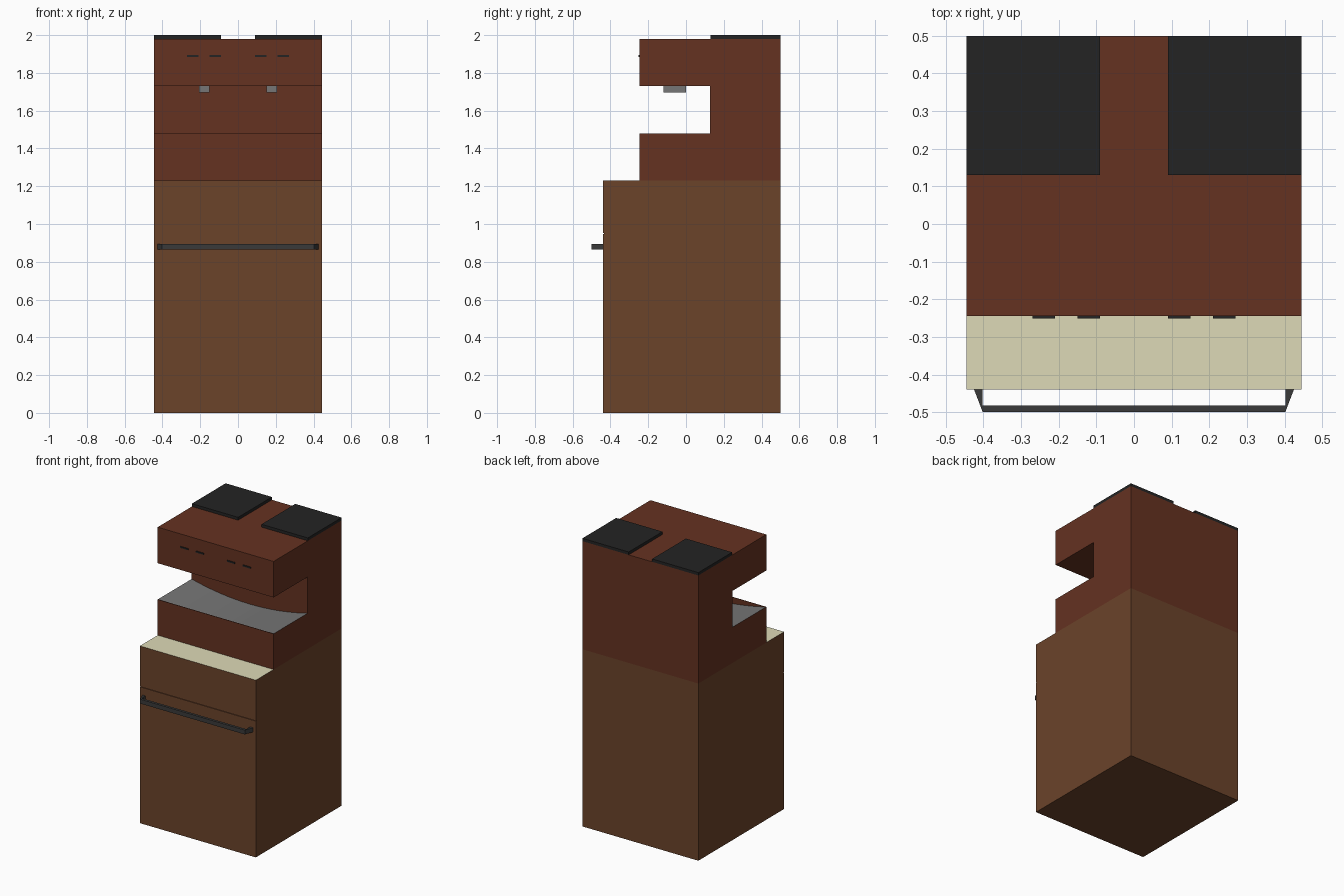
import bpy, bmesh
from mathutils import Vector

if "Cube" in bpy.data.objects:
    bpy.data.objects.remove(bpy.data.objects["Cube"])


def material(name, r, g, b):
    def lin(c):
        c /= 255
        return c / 12.92 if c <= 0.04045 else ((c + 0.055) / 1.055) ** 2.4
    m = bpy.data.materials.new(name)
    m.diffuse_color = (lin(r), lin(g), lin(b), 1)
    m.use_nodes = True
    m.node_tree.nodes["Principled BSDF"].inputs["Base Color"].default_value = m.diffuse_color
    return m


WOOD = material("wood", 107, 67, 42)
CREAM = material("cream", 222, 218, 183)
CASING = material("casing", 101, 50, 33)
STEEL = material("steel", 118, 118, 118)
BLACK = material("black", 36, 36, 36)
DARK = material("dark_metal", 58, 58, 58)


def prism(name, points, sweep, mat, top_mat=None):
    """Extrude a closed planar outline; upward faces may take a second material."""
    bm = bmesh.new()
    face = bm.faces.new([bm.verts.new(p) for p in points])
    ext = bmesh.ops.extrude_face_region(bm, geom=[face], use_keep_orig=True)
    moved = [v for v in ext["geom"] if isinstance(v, bmesh.types.BMVert)]
    bmesh.ops.translate(bm, verts=moved, vec=Vector(sweep))
    bmesh.ops.recalc_face_normals(bm, faces=bm.faces)
    bm.normal_update()
    me = bpy.data.meshes.new(name)
    me.materials.append(mat)
    if top_mat:
        me.materials.append(top_mat)
        top = max(v.co.z for v in bm.verts)
        for f in bm.faces:
            if f.normal.z > 0.5 and f.calc_center_median().z > top - 0.1:
                f.material_index = 1
    bm.to_mesh(me)
    bm.free()
    ob = bpy.data.objects.new(name, me)
    bpy.context.collection.objects.link(ob)
    return ob


def box(name, x0, x1, y0, y1, z0, z1, mat):
    return prism(name, [(x0, y0, z0), (x1, y0, z0), (x1, y1, z0), (x0, y1, z0)],
                 (0, 0, z1 - z0), mat)


W = 0.445            # half width
FRONT, BACK = -0.245, 0.5
WALL = 0.127         # rear wall of the cup opening

# cabinet with a drawer seam across the front and a cream worktop
side = [(BACK, 0), (BACK, 1.23), (-0.44, 1.23), (-0.44, 0.953),
        (-0.435, 0.953), (-0.435, 0.946), (-0.44, 0.946), (-0.44, 0)]
prism("cabinet", [(-W, y, z) for y, z in side], (2 * W, 0, 0), WOOD, CREAM)

# handle with splayed ends
plan = [(-0.425, -0.44), (-0.402, -0.5), (0.402, -0.5), (0.425, -0.44),
        (0.402, -0.44), (0.402, -0.482), (-0.402, -0.482), (-0.402, -0.44)]
prism("handle", [(x, y, 0.865) for x, y in plan], (0, 0, 0.03), DARK)

# machine column and overhanging head
side = [(BACK, 1.23), (BACK, 1.98), (FRONT, 1.98), (FRONT, 1.73),
        (WALL, 1.73), (WALL, 1.23)]
prism("machine_body", [(-W, y, z) for y, z in side], (2 * W, 0, 0), CASING)

# machine base: dished steel tray behind a thin front panel
N, SAG = 16, 0.055
arc = [(W - 2 * W * i / N, 1.478 - SAG * (1 - (1 - 2 * i / N) ** 2)) for i in range(N + 1)]
outline = [(-W, 1.23), (W, 1.23)] + arc
prism("drip_tray_base", [(x, FRONT + 0.003, z) for x, z in outline],
      (0, WALL - FRONT - 0.003, 0), CASING, STEEL)
box("base_front_panel", -W, W, FRONT, FRONT + 0.003, 1.23, 1.478, CASING)

# paired parts on each side
for s, label in ((-1, "left"), (1, "right")):
    def pair(name, a, b, *rest):
        box(f"{label}_{name}", min(s * a, s * b), max(s * a, s * b), *rest)
    pair("lid", 0.09, W, 0.13, BACK, 1.98, 2.0, BLACK)
    pair("spout", 0.15, 0.207, -0.12, 0.0, 1.695, 1.73, STEEL)
    pair("inner_button", 0.09, 0.15, -0.251, FRONT, 1.885, 1.895, BLACK)
    pair("outer_button", 0.21, 0.27, -0.251, FRONT, 1.885, 1.895, BLACK)
